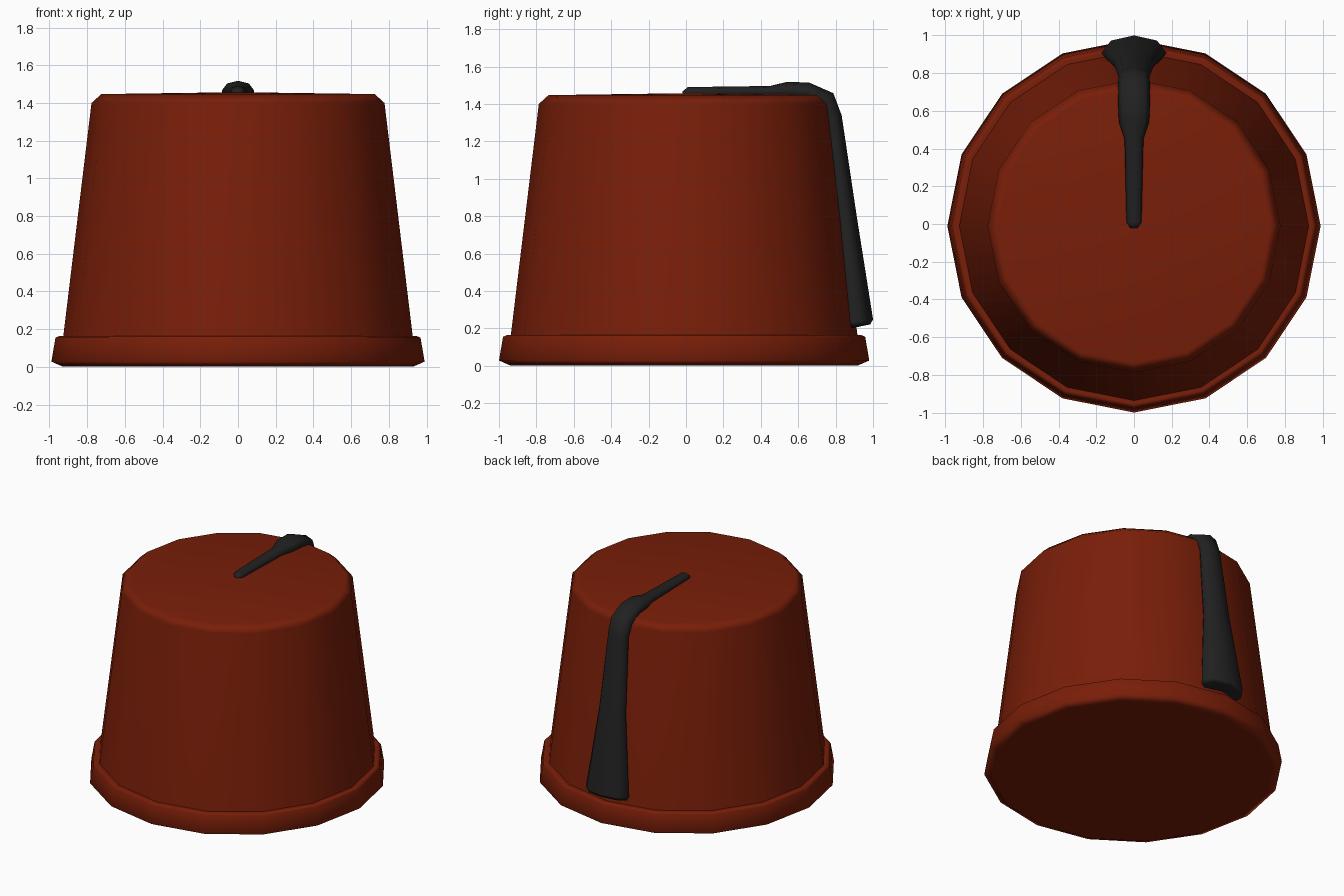
import bpy, bmesh, math
from mathutils import Vector

cube = bpy.data.objects.get("Cube")
if cube:
    bpy.data.objects.remove(cube)

SIDES = 16
CENTRE_Y = -0.01


def make_material(name, colour):
    mat = bpy.data.materials.new(name)
    mat.use_nodes = True
    mat.diffuse_color = (*colour, 1)
    bsdf = mat.node_tree.nodes["Principled BSDF"]
    bsdf.inputs["Base Color"].default_value = (*colour, 1)
    bsdf.inputs["Roughness"].default_value = 0.8
    return mat


def loft(name, rings, mat, start_cap=True):
    """Skin a list of closed rings and cap the ends."""
    bm = bmesh.new()
    loops = [[bm.verts.new(p) for p in ring] for ring in rings]
    for a, b in zip(loops, loops[1:]):
        for i in range(len(a)):
            j = (i + 1) % len(a)
            bm.faces.new((a[i], a[j], b[j], b[i]))
    if start_cap:
        bm.faces.new(loops[0])
    bm.faces.new(loops[-1])
    bmesh.ops.recalc_face_normals(bm, faces=bm.faces[:])
    mesh = bpy.data.meshes.new(name)
    bm.to_mesh(mesh)
    bm.free()
    mesh.materials.append(mat)
    obj = bpy.data.objects.new(name, mesh)
    bpy.context.collection.objects.link(obj)
    bpy.ops.object.select_all(action="DESELECT")
    obj.select_set(True)
    bpy.context.view_layer.objects.active = obj
    bpy.ops.object.shade_smooth_by_angle(angle=math.radians(78))
    # Keep the broad faces evenly shaded next to the narrow chamfers
    obj.modifiers.new("Weighted Normals", "WEIGHTED_NORMAL").keep_sharp = True


def turned(name, profile, mat, start_cap=True):
    """Revolve (radius, height) points into a many-sided solid."""
    turns = [2 * math.pi * i / SIDES for i in range(SIDES)]
    rings = [[(r * math.cos(t), CENTRE_Y + r * math.sin(t), z) for t in turns]
             for r, z in profile]
    loft(name, rings, mat, start_cap)


red = make_material("deep red felt", (0.19, 0.013, 0.0025))
black = make_material("black cord", (0.015, 0.015, 0.015))

# Solid band around the base
turned("brim", [(0.93, 0.002), (0.99, 0.028), (0.968, 0.155), (0.945, 0.165)],
       red)

# Tapered crown standing on the band, with a chamfered, barely domed top
turned("crown", [(0.927, 0.16), (0.777, 1.40), (0.725, 1.447), (0.08, 1.456)],
       red, start_cap=False)

# Tassel path: y, z, half width, half thickness, travel angle below horizontal
path = [
    (-0.02, 1.458, 0.02, 0.008, 0),
    (0.01, 1.463, 0.04, 0.027, 0),
    (0.45, 1.465, 0.05, 0.031, 0),
    (0.54, 1.47, 0.08, 0.048, 0),
    (0.65, 1.467, 0.085, 0.048, 10),
    (0.745, 1.415, 0.085, 0.06, 45),
    (0.78, 1.33, 0.082, 0.053, 80),
    (0.848, 0.80, 0.108, 0.064, 82),
    (0.907, 0.235, 0.173, 0.094, 82),
    (0.907, 0.205, 0.155, 0.08, 78),
]
rings = []
for y, z, width, thick, angle in path:
    a = math.radians(angle)
    centre, outward = Vector((0, y, z)), Vector((0, math.sin(a), math.cos(a)))
    ring = []
    for i in range(8):
        t = 2 * math.pi * i / 8
        ring.append(centre + outward * thick * math.sin(t)
                    + Vector((width * math.cos(t), 0, 0)))
    rings.append(ring)
loft("tassel", rings, black)
